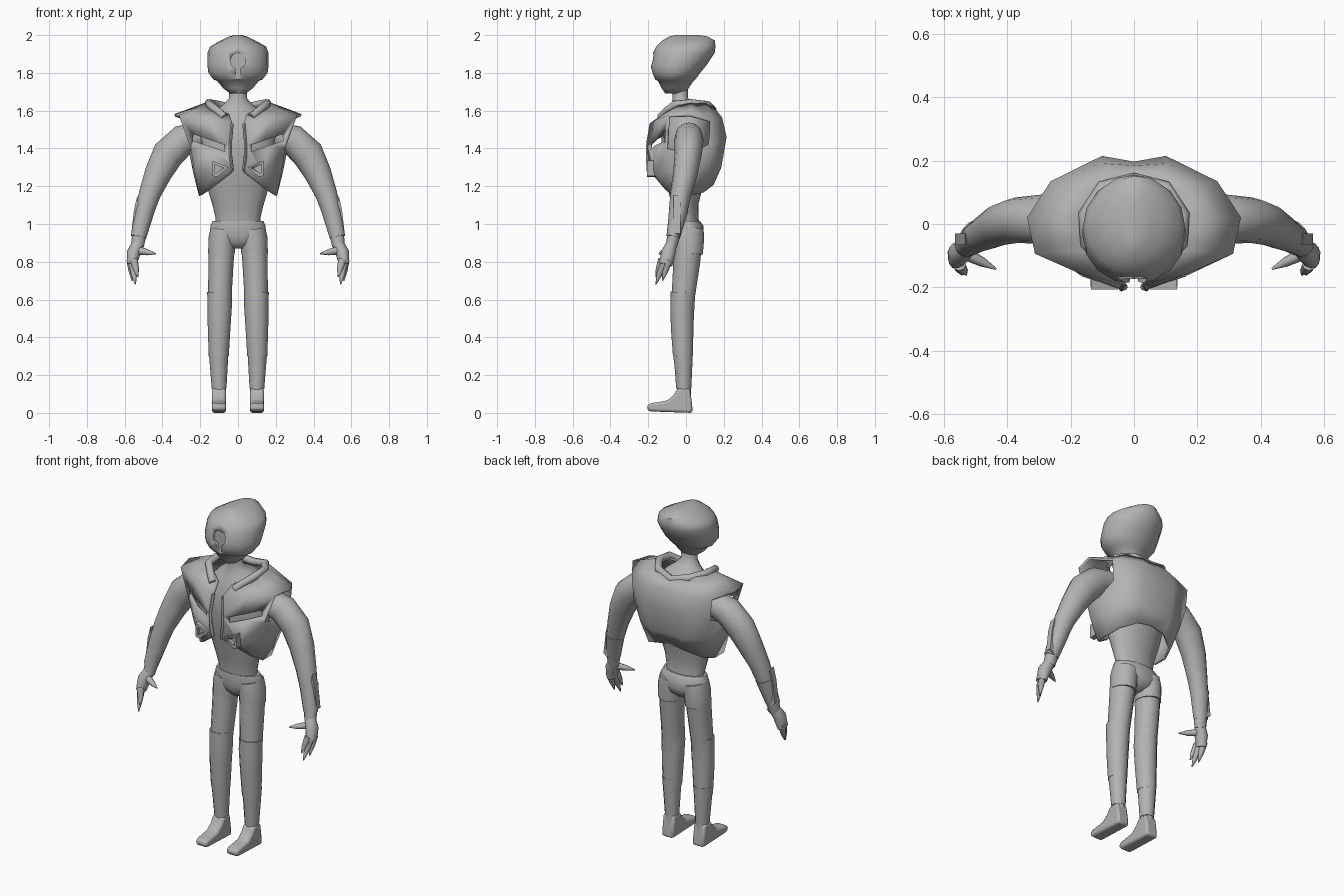
import bpy, bmesh, math
from mathutils import Vector

cube = bpy.data.objects.get("Cube")
if cube:
    bpy.data.objects.remove(cube, do_unlink=True)

grey = bpy.data.materials.new("plain_grey")
grey.use_nodes = True
grey.diffuse_color = (0.45, 0.45, 0.45, 1)
grey.node_tree.nodes["Principled BSDF"].inputs["Base Color"].default_value = grey.diffuse_color


def finish(name, bm, mirror=False):
    """Turn a bmesh into a smooth shaded, optionally mirrored, object."""
    bmesh.ops.recalc_face_normals(bm, faces=bm.faces)
    mesh = bpy.data.meshes.new(name)
    bm.to_mesh(mesh)
    bm.free()
    mesh.materials.append(grey)
    obj = bpy.data.objects.new(name, mesh)
    bpy.context.collection.objects.link(obj)
    if mirror:
        mod = obj.modifiers.new("mirror", 'MIRROR')
        mod.use_clip = True
    bpy.ops.object.select_all(action='DESELECT')
    obj.select_set(True)
    bpy.context.view_layer.objects.active = obj
    bpy.ops.object.shade_smooth_by_angle(angle=math.radians(50))
    return obj


def skin(bm, rings):
    """Bridge consecutive vertex rings and close both ends."""
    for low, high in zip(rings, rings[1:]):
        for i in range(len(low)):
            j = (i + 1) % len(low)
            bm.faces.new((low[i], low[j], high[j], high[i]))
    bm.faces.new(rings[0])
    bm.faces.new(rings[-1])


def body(name, sections, sides=16):
    """Loft of level ellipses: height, half width, front y, back y."""
    bm = bmesh.new()
    rings = []
    for z, width, front, back in sections:
        ring = []
        for i in range(sides):
            a = math.tau * i / sides
            y = (front + back) / 2 + math.sin(a) * (back - front) / 2
            ring.append(bm.verts.new((width * math.cos(a), y, z)))
        rings.append(ring)
    skin(bm, rings)
    return finish(name, bm)


def limb(name, sections, sides=12):
    """Mirrored loft along a path: x, y, z, radius across, radius in depth."""
    bm = bmesh.new()
    points = [Vector(s[:3]) for s in sections]
    rings = []
    for k, section in enumerate(sections):
        along = points[min(k + 1, len(points) - 1)] - points[max(k - 1, 0)]
        across = Vector((0, 1, 0)).cross(along).normalized()
        depth = along.cross(across).normalized()
        ring = []
        for i in range(sides):
            a = math.tau * i / sides
            offset = across * math.cos(a) * section[3] + depth * math.sin(a) * section[4]
            ring.append(bm.verts.new(points[k] + offset))
        rings.append(ring)
    skin(bm, rings)
    return finish(name, bm, True)


def prism(name, outline, axis, start, end, mirror=True):
    """Extrude a flat outline along x or y."""
    bm = bmesh.new()
    rings = []
    for t in (start, end):
        ring = [(t, u, v) if axis == 'x' else (u, t, v) for u, v in outline]
        rings.append([bm.verts.new(p) for p in ring])
    skin(bm, rings)
    return finish(name, bm, mirror)


def carve(target, cutter):
    mod = target.modifiers.new("cut", 'BOOLEAN')
    mod.operation = 'DIFFERENCE'
    mod.solver = 'EXACT'
    mod.object = cutter
    bpy.context.view_layer.objects.active = target
    for modifier in list(target.modifiers):
        bpy.ops.object.modifier_apply(modifier=modifier.name)
    bpy.data.objects.remove(cutter, do_unlink=True)


# Head: helmet above a narrower jaw, with a keyhole recess in the face
head = body("head", [
    (1.69, .04, -.11, 0), (1.72, .08, -.13, .015), (1.757, .11, -.148, .04),
    (1.765, .13, -.165, .05), (1.8, .157, -.18, .075), (1.84, .162, -.19, .108),
    (1.905, .162, -.175, .152), (1.94, .148, -.158, .156), (1.972, .09, -.125, .152),
    (1.992, .05, -.09, .115), (2, .02, -.06, .07)])
keyhole = [(.01, 1.72)]
for step in range(9):
    a = math.radians(-70 + step * 40)
    keyhole.append((.042 * math.cos(a), 1.865 + .042 * math.sin(a)))
keyhole.append((-.01, 1.72))
carve(head, prism("keyhole_cutter", keyhole, 'y', -.3, -.165, False))

# Torso and neck
body("torso", [
    (.95, .12, -.06, .075), (1.03, .118, -.065, .067), (1.1, .135, -.075, .065),
    (1.2, .165, -.1, .09), (1.38, .2, -.135, .13), (1.5, .2, -.125, .135),
    (1.57, .15, -.1, .13), (1.605, .115, -.085, .11), (1.635, .075, -.075, .05),
    (1.665, .048, -.072, .012), (1.72, .045, -.07, .01)])

# Hips and shorts
body("shorts", [
    (.87, .03, -.03, .05), (.9, .12, -.055, .085), (.935, .15, -.065, .095),
    (.99, .146, -.068, .092), (1.015, .135, -.066, .075)])
limb("shorts_legs", [
    (.088, .012, .84, .07, .077), (.084, .014, .92, .073, .082), (.075, .014, .97, .07, .078)])

# Legs, shin guards and ankle cuffs
limb("legs", [
    (.085, .012, .93, .07, .076), (.09, .004, .8, .067, .071),
    (.096, -.014, .62, .062, .062), (.1, -.02, .45, .057, .058),
    (.104, -.017, .3, .048, .05), (.1, -.012, .15, .036, .037),
    (.1, -.01, .05, .036, .038)])
limb("shin_guards", [
    (.102, -.017, .3, .053, .052), (.1, -.02, .45, .06, .06),
    (.097, -.02, .57, .065, .063), (.098, -.018, .64, .065, .063)])
limb("ankle_cuffs", [
    (.1, -.012, .13, .039, .04), (.103, -.015, .35, .054, .053)])

# Feet: stepped side profile with softened edges
feet = prism("feet", [
    (.035, 0), (.032, .05), (.02, .13), (-.045, .13), (-.065, .095), (-.1, .065),
    (-.16, .055), (-.195, .05), (-.21, .03), (-.195, .008)], 'x', .064, .138)
bevel = feet.modifiers.new("soft_edges", 'BEVEL')
bevel.width = .014
bevel.segments = 2

# Arms, gauntlets and hands
limb("arms", [
    (.2, .015, 1.47, .07, .072), (.29, .015, 1.445, .082, .078),
    (.37, .012, 1.37, .085, .072), (.422, -.003, 1.27, .072, .065),
    (.467, -.027, 1.16, .058, .056), (.5, -.045, 1.05, .049, .047),
    (.524, -.065, .94, .038, .034), (.532, -.078, .88, .033, .03)])
limb("gauntlets", [
    (.492, -.037, 1.08, .053, .051), (.527, -.068, .93, .041, .036)])
prism("gauntlet_fins", [
    (.533, 1.15), (.515, 1.02), (.54, .93), (.565, .95), (.55, 1.08)], 'y', -.065, -.03)
limb("palms", [
    (.532, -.078, .89, .032, .03), (.552, -.093, .85, .036, .038),
    (.562, -.108, .785, .026, .036)])
fingers = {
    "thumbs": ((.53, -.095, .86), (.435, -.142, .842)),
    "index_fingers": ((.552, -.128, .81), (.53, -.16, .72)),
    "middle_fingers": ((.56, -.115, .8), (.543, -.16, .68)),
    "outer_fingers": ((.568, -.09, .81), (.56, -.125, .7)),
}
for name, (root, tip) in fingers.items():
    middle = Vector(root).lerp(Vector(tip), .55)
    limb(name, [(*root, .022, .02), (*middle, .016, .015), (*tip, .003, .003)], 8)

# Jacket: rows from collar to hem, columns from front edge to spine
rows = [
    [(.045, -.12, 1.575), (.1, -.08, 1.605), (.15, -.03, 1.63), (.16, .03, 1.64),
     (.13, .1, 1.635), (.06, .14, 1.62), (0, .15, 1.61)],
    [(.03, -.185, 1.53), (.17, -.15, 1.55), (.31, -.09, 1.57), (.335, .02, 1.575),
     (.26, .13, 1.545), (.1, .185, 1.56), (0, .178, 1.56)],
    [(.04, -.2, 1.42), (.16, -.16, 1.42), (.245, -.1, 1.4), (.25, .01, 1.37),
     (.25, .125, 1.42), (.1, .208, 1.46), (0, .19, 1.46)],
    [(.025, -.2, 1.3), (.13, -.165, 1.27), (.225, -.085, 1.28), (.23, .02, 1.27),
     (.212, .115, 1.29), (.1, .18, 1.3), (0, .172, 1.3)],
    [(.03, -.18, 1.275), (.15, -.1, 1.18), (.2, -.06, 1.15), (.2, .02, 1.15),
     (.175, .09, 1.17), (.09, .14, 1.21), (0, .142, 1.225)],
]
bm = bmesh.new()
grid = [[bm.verts.new(p) for p in row] for row in rows]
for r in range(len(rows) - 1):
    for c in range(len(rows[r]) - 1):
        armhole = r == 1 and c in (2, 3)
        if not armhole:
            bm.faces.new((grid[r][c], grid[r][c + 1], grid[r + 1][c + 1], grid[r + 1][c]))
jacket = finish("jacket", bm, True)
shell = jacket.modifiers.new("cloth_thickness", 'SOLIDIFY')
shell.thickness = .014
shell.offset = 0

# Slanted chest slots and wedge pockets with a triangular recess
carve(jacket, prism("slot_cutter", [
    (.07, 1.385), (.075, 1.42), (.235, 1.475), (.24, 1.44)], 'y', -.3, -.08))
pockets = prism("pockets", [
    (.05, 1.3), (.135, 1.335), (.135, 1.255), (.11, 1.25)], 'y', -.207, -.15)
carve(pockets, prism("pocket_cutter", [
    (.075, 1.295), (.125, 1.315), (.122, 1.267)], 'y', -.3, -.185))

# Lapel trim and rolled collar
limb("lapels", [
    (.028, -.198, 1.28, .008, .01), (.04, -.203, 1.36, .008, .01),
    (.04, -.2, 1.43, .008, .01), (.032, -.183, 1.53, .009, .01)], 8)
curve = bpy.data.curves.new("collar", 'CURVE')
curve.dimensions = '3D'
curve.bevel_depth = .022
curve.bevel_resolution = 2
curve.use_fill_caps = True
half = [(.07, -.135, 1.565), (.11, -.1, 1.6), (.15, -.06, 1.632),
        (.155, .03, 1.64), (.1, .115, 1.63)]
path = half + [(0, .14, 1.605)] + [(-x, y, z) for x, y, z in reversed(half)]
spline = curve.splines.new('POLY')
spline.points.add(len(path) - 1)
for point, place in zip(spline.points, path):
    point.co = (*place, 1)
spline.use_smooth = True
curve.materials.append(grey)
bpy.context.collection.objects.link(bpy.data.objects.new("collar", curve))
